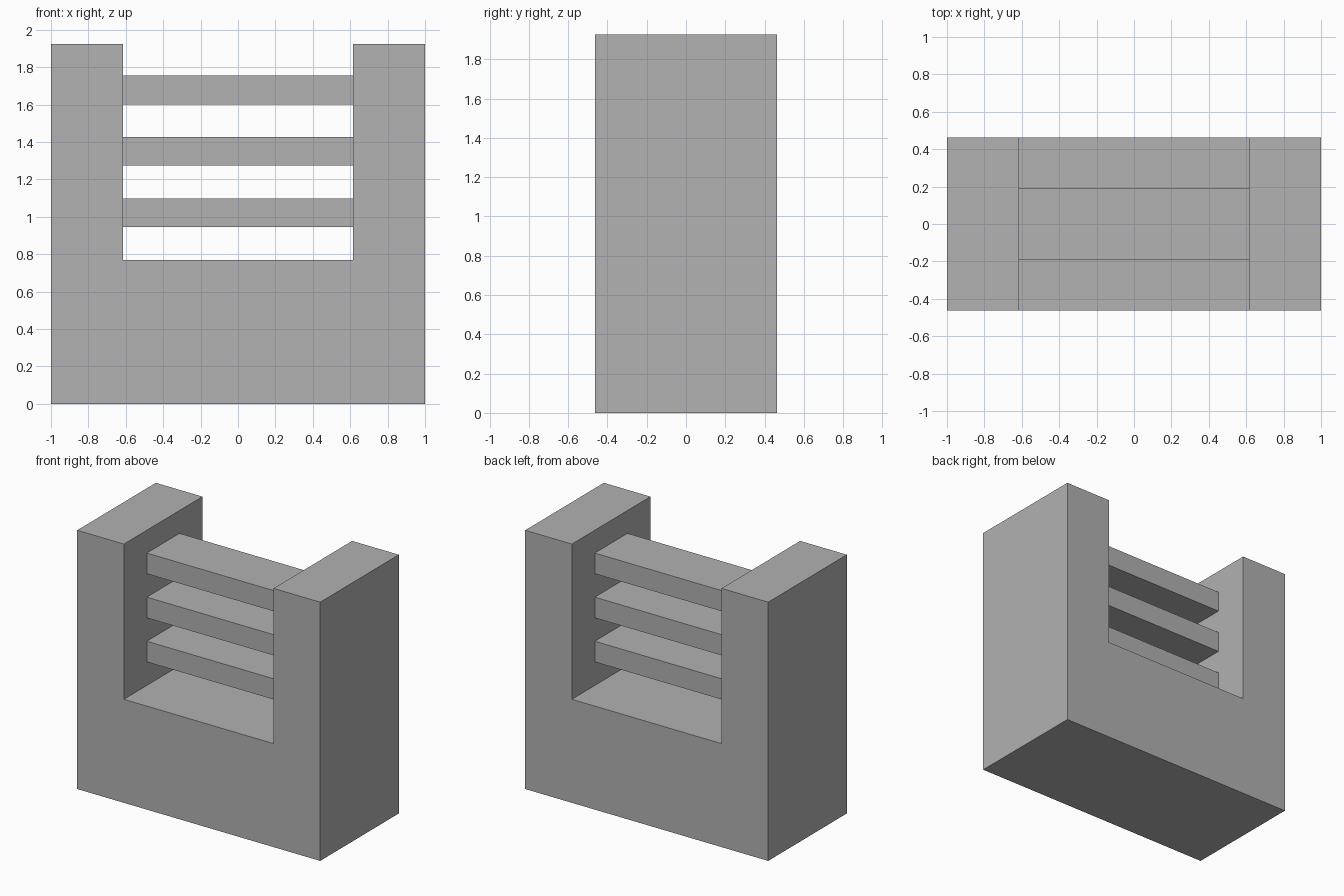
import bpy
import bmesh
from mathutils import Matrix, Vector

cube = bpy.data.objects.get("Cube")
if cube:
    bpy.data.objects.remove(cube, do_unlink=True)

HALF_WIDTH, HALF_DEPTH, HEIGHT = 1.0, 0.462, 1.925
INNER, BASE_TOP = 0.616, 0.77
BAR_HALF_DEPTH, BAR_HEIGHT = 0.192, 0.154

grey = bpy.data.materials.new("plain_grey")
grey.use_nodes = True
colour = (0.445, 0.445, 0.445, 1)
grey.diffuse_color = colour
grey.node_tree.nodes["Principled BSDF"].inputs["Base Color"].default_value = colour


def add_object(name, bm):
    bmesh.ops.recalc_face_normals(bm, faces=bm.faces)
    mesh = bpy.data.meshes.new(name)
    bm.to_mesh(mesh)
    bm.free()
    mesh.materials.append(grey)
    obj = bpy.data.objects.new(name, mesh)
    bpy.context.collection.objects.link(obj)


# U-shaped body: solid base with a tall post on each side
right_half = [(-HALF_WIDTH, 0), (-HALF_WIDTH, HEIGHT), (-INNER, HEIGHT), (-INNER, BASE_TOP)]
profile = right_half + [(-x, z) for x, z in reversed(right_half)]
bm = bmesh.new()
front = bm.faces.new([bm.verts.new((x, -HALF_DEPTH, z)) for x, z in profile])
side = bmesh.ops.extrude_face_region(bm, geom=[front], use_keep_orig=True)
moved = [v for v in side["geom"] if isinstance(v, bmesh.types.BMVert)]
bmesh.ops.translate(bm, verts=moved, vec=Vector((0, 2 * HALF_DEPTH, 0)))
add_object("body", bm)

# Three flat crossbars between the posts
for name, z in (("lower", 1.022), ("middle", 1.35), ("upper", 1.678)):
    bm = bmesh.new()
    size = Matrix.Diagonal((2 * INNER, 2 * BAR_HALF_DEPTH, BAR_HEIGHT, 1))
    bmesh.ops.create_cube(bm, size=1, matrix=Matrix.Translation((0, 0, z)) @ size)
    add_object(name + "_crossbar", bm)
